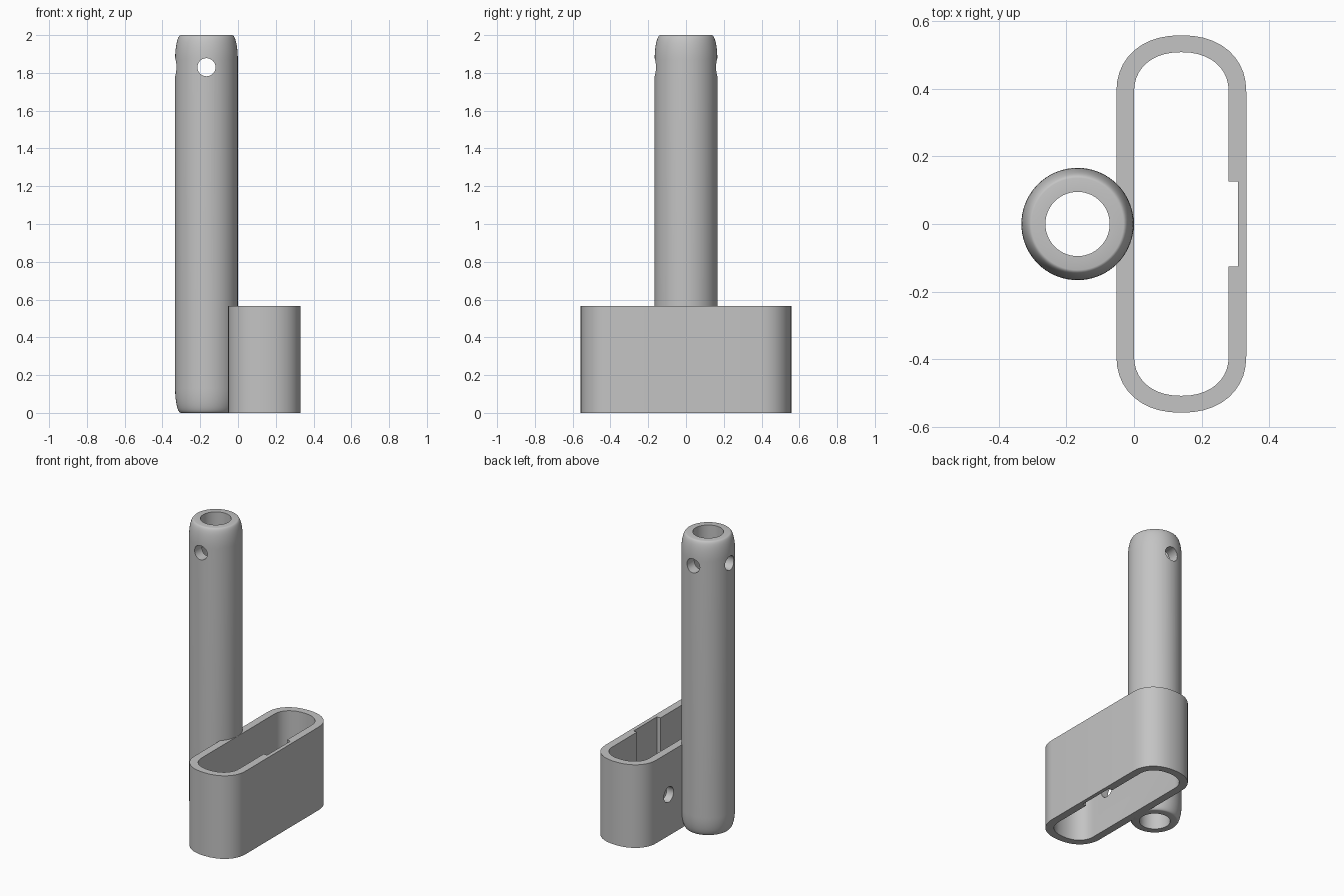
import bpy, bmesh, math
from mathutils import Matrix, Vector

if "Cube" in bpy.data.objects:
    bpy.data.objects.remove(bpy.data.objects["Cube"])

grey = bpy.data.materials.new("plain grey")
grey.use_nodes = True
grey.diffuse_color = (0.55, 0.55, 0.55, 1)
grey.node_tree.nodes["Principled BSDF"].inputs["Base Color"].default_value = (0.55, 0.55, 0.55, 1)

TUBE_X, TUBE_R, BORE_R, HEIGHT = -0.167, 0.166, 0.095, 2.0
SLEEVE_X, SLEEVE_H = 0.14, 0.565


def make_object(name, bm):
    bmesh.ops.recalc_face_normals(bm, faces=bm.faces)
    mesh = bpy.data.meshes.new(name)
    bm.to_mesh(mesh)
    bm.free()
    mesh.materials.append(grey)
    obj = bpy.data.objects.new(name, mesh)
    bpy.context.collection.objects.link(obj)
    return obj


def lathe(name, profile, steps=72):
    """Spin a closed (radius, z) profile around the tube axis."""
    bm = bmesh.new()
    rings = []
    for i in range(steps):
        a = math.tau * i / steps
        rings.append([bm.verts.new((TUBE_X + r * math.cos(a), r * math.sin(a), z))
                      for r, z in profile])
    n = len(profile)
    for i in range(steps):
        p, q = rings[i], rings[(i + 1) % steps]
        for j in range(n):
            k = (j + 1) % n
            bm.faces.new((p[j], q[j], q[k], p[k]))
    return make_object(name, bm)


def rounded_prism(name, half_x, half_y, straight_y, z0, z1, steps=20, power=2.2):
    """Extrude a long outline with soft rounded ends."""
    points = []
    for end in (1, -1):
        for i in range(steps + 1):
            a = math.pi * i / steps
            c, s = math.cos(a), math.sin(a)
            x = math.copysign(abs(c) ** (2 / power), c) * half_x
            y = straight_y + max(s, 0) ** (2 / power) * (half_y - straight_y)
            points.append((SLEEVE_X + end * x, end * y))
    bm = bmesh.new()
    face = bm.faces.new([bm.verts.new((x, y, z0)) for x, y in points])
    top = bmesh.ops.extrude_face_region(bm, geom=[face])["geom"]
    verts = [v for v in top if isinstance(v, bmesh.types.BMVert)]
    bmesh.ops.translate(bm, verts=verts, vec=(0, 0, z1 - z0))
    return make_object(name, bm)


def drill(name, start, end, radius):
    """Cylinder cutter between two points."""
    start, end = Vector(start), Vector(end)
    axis = end - start
    bm = bmesh.new()
    turn = axis.to_track_quat("Z", "Y").to_matrix().to_4x4()
    bmesh.ops.create_cone(bm, cap_ends=True, segments=32, radius1=radius, radius2=radius,
                          depth=axis.length,
                          matrix=Matrix.Translation((start + end) / 2) @ turn)
    return make_object(name, bm)


def cut(target, cutters):
    bpy.context.view_layer.objects.active = target
    for cutter in cutters:
        cutter.hide_render = True
        mod = target.modifiers.new("cut", "BOOLEAN")
        mod.operation, mod.solver, mod.object = "DIFFERENCE", "EXACT", cutter
        bpy.ops.object.modifier_apply(modifier=mod.name)
        bpy.data.objects.remove(cutter)


def smooth(obj):
    bpy.ops.object.select_all(action="DESELECT")
    obj.select_set(True)
    bpy.context.view_layer.objects.active = obj
    bpy.ops.object.shade_smooth_by_angle(angle=math.radians(35))


# Hollow upright tube with softly rounded ends
round_r, round_h = 0.03, 0.13
upper = []
for i in range(13):
    a = math.pi / 2 * i / 12
    upper.append((TUBE_R - round_r + round_r * math.cos(a),
                  HEIGHT - round_h + round_h * math.sin(a)))
lower = [(r, HEIGHT - z) for r, z in reversed(upper)]
tube = lathe("upright_tube", [(BORE_R, 0)] + lower + upper + [(BORE_R, HEIGHT)])

# Pin holes near the top: one straight through, one on the outer side only
pin_z = 1.83
cut(tube, [drill("cross_pin", (TUBE_X, -0.4, pin_z), (TUBE_X, 0.4, pin_z), 0.048),
           drill("side_pin", (-0.5, 0, pin_z), (TUBE_X, 0, pin_z), 0.048)])
smooth(tube)

# Open sleeve beside the foot of the tube
sleeve = rounded_prism("sleeve", 0.192, 0.558, 0.39, 0, SLEEVE_H)
cavity = rounded_prism("cavity", 0.14, 0.508, 0.39, -0.1, SLEEVE_H + 0.1)

# Shallow full-height slot in the inner wall
bm = bmesh.new()
bmesh.ops.create_cube(bm, size=1, matrix=Matrix.Translation((0.257, 0, 0.3))
                      @ Matrix.Diagonal((0.1, 0.25, 1, 1)))
slot = make_object("slot", bm)

# Screw holes in the wall either side of the tube
screws = [drill("screw", (-0.15, y, 0.28), (0.1, y, 0.28), 0.052) for y in (-0.26, 0.26)]
cut(sleeve, [cavity, slot] + screws)
smooth(sleeve)
